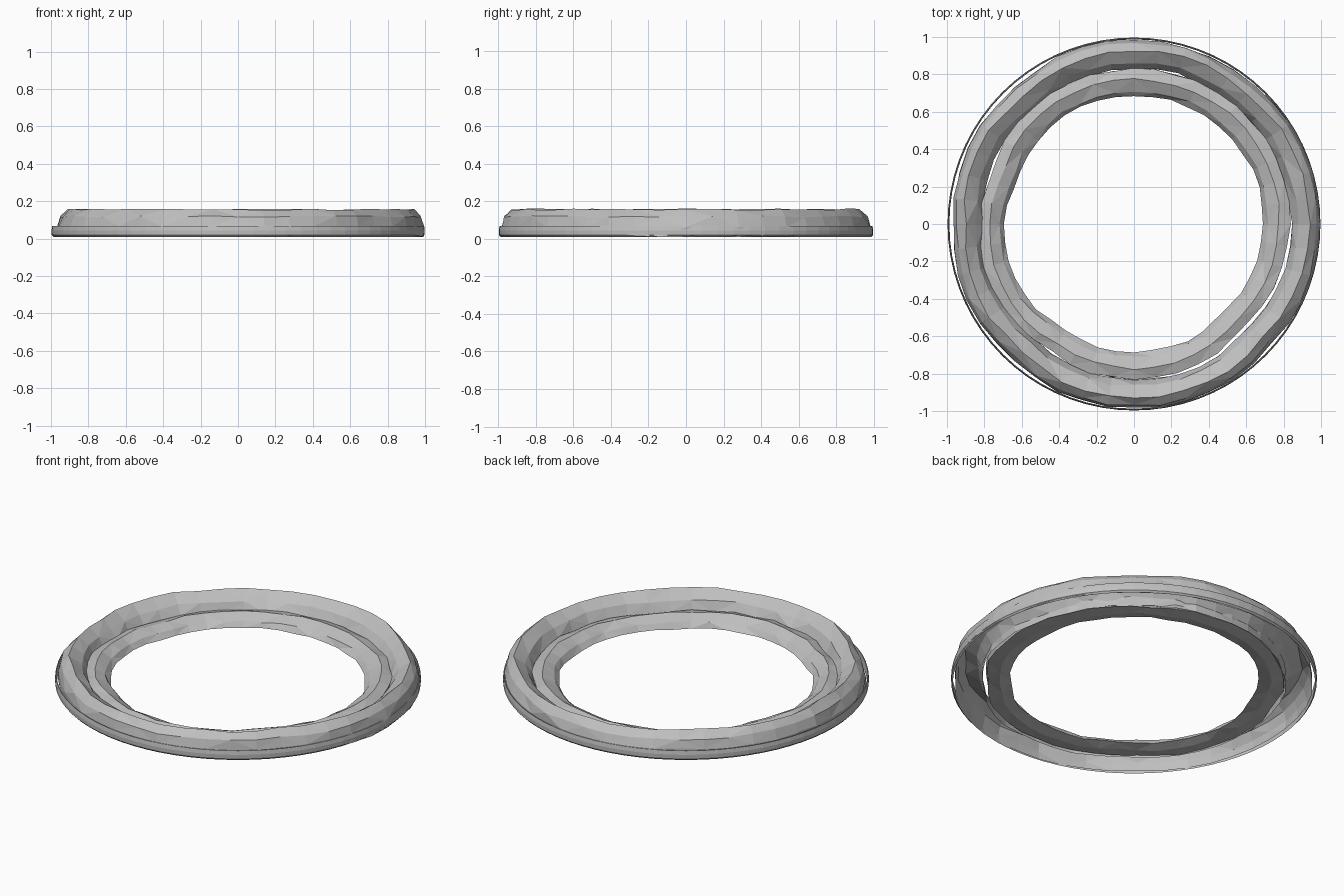
import bpy, bmesh, math, random

if "Cube" in bpy.data.objects:
    bpy.data.objects.remove(bpy.data.objects["Cube"])
random.seed(4)

grey = bpy.data.materials.new("rope grey")
grey.diffuse_color = (0.52, 0.52, 0.52, 1)
grey.use_nodes = True
grey.node_tree.nodes["Principled BSDF"].inputs["Base Color"].default_value = grey.diffuse_color


def ring(name, profile, segs, wobble=None, jitter=0.0, closed=True):
    """Sweep an (r, z) profile round the z axis, with uneven radius and rough points."""
    bm = bmesh.new()
    rows = []
    for i in range(segs):
        a = 2 * math.pi * i / segs
        off = wobble(a) if wobble else 0
        row = []
        for r, z in profile:
            rr = min(r + off + random.uniform(-jitter, jitter), 0.997)
            zz = z + random.uniform(-jitter, jitter) * 0.6
            zz = max(0.01, min(0.16, zz))
            row.append(bm.verts.new((rr * math.cos(a), rr * math.sin(a), zz)))
        rows.append(row)
    n = len(profile)
    for i in range(segs):
        p, q = rows[i], rows[(i + 1) % segs]
        for j in range(n if closed else n - 1):
            k = (j + 1) % n
            # alternate the split so that the facets look hand cut
            if (i + j) % 2:
                bm.faces.new((p[j], q[j], q[k]))
                bm.faces.new((p[j], q[k], p[k]))
            else:
                bm.faces.new((p[j], q[j], p[k]))
                bm.faces.new((q[j], q[k], p[k]))
    if closed:
        bmesh.ops.recalc_face_normals(bm, faces=bm.faces)
    me = bpy.data.meshes.new(name)
    bm.to_mesh(me)
    bm.free()
    me.materials.append(grey)
    ob = bpy.data.objects.new(name, me)
    bpy.context.collection.objects.link(ob)
    return ob


def dips(a, centres, depth):
    """Pull towards the axis near the listed directions (degrees)."""
    total = 0
    for c in centres:
        d = (a - math.radians(c) + math.pi) % (2 * math.pi) - math.pi
        total -= depth * math.exp(-(d / 0.2) ** 2)
    return total


def inner_path(a):
    return 0.006 * math.sin(2 * a + 0.5) + dips(a, (160, 237, 317), 0.02)


def outer_path(a):
    return 0.008 * math.cos(a) + dips(a, (52, 130, 180, 228, 318), 0.016)


# Low inner coil with a gentle ridge
ring("inner_coil", [(0.69, 0.025), (0.715, 0.055), (0.775, 0.085), (0.83, 0.068),
                    (0.825, 0.02), (0.75, 0.01)], 44, inner_path, 0.007)
# Tall outer coil: a peaked shell, open underneath
ring("outer_coil", [(0.984, 0.012), (0.986, 0.065), (0.972, 0.118), (0.928, 0.157),
                    (0.865, 0.112), (0.832, 0.055), (0.835, 0.012)],
     44, outer_path, 0.008, closed=False)
# Thin smooth hoop round the foot
ring("foot_hoop", [(0.987, 0.01), (0.996, 0.02), (0.997, 0.045), (0.993, 0.068),
                   (0.989, 0.068), (0.99, 0.045)], 72)
